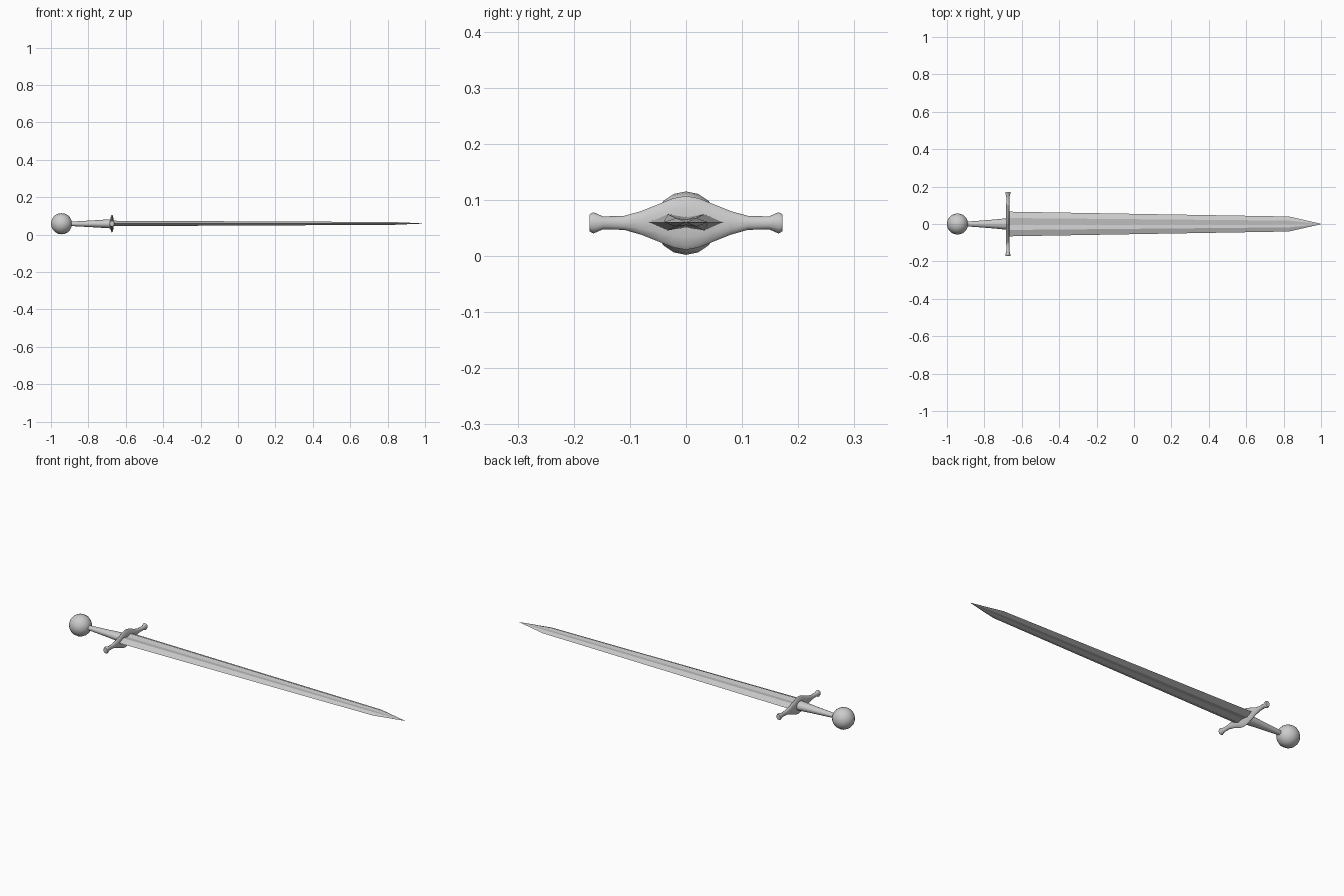
import bpy, bmesh, math
from mathutils import Vector

if "Cube" in bpy.data.objects:
    bpy.data.objects.remove(bpy.data.objects["Cube"])

ZC = 0.058  # height of the sword's long axis


def loft(name, rings, angle):
    """Skin a list of equal-length closed rings and cap both ends."""
    bm = bmesh.new()
    loops = [[bm.verts.new(p) for p in ring] for ring in rings]
    n = len(loops[0])
    for a, b in zip(loops, loops[1:]):
        for i in range(n):
            j = (i + 1) % n
            bm.faces.new((a[i], a[j], b[j], b[i]))
    bm.faces.new(loops[0])
    bm.faces.new(loops[-1])
    bmesh.ops.remove_doubles(bm, verts=bm.verts, dist=1e-5)
    bmesh.ops.recalc_face_normals(bm, faces=bm.faces)
    mesh = bpy.data.meshes.new(name)
    bm.to_mesh(mesh)
    bm.free()
    ob = bpy.data.objects.new(name, mesh)
    bpy.context.collection.objects.link(ob)
    smooth(ob, angle)
    return ob


def smooth(ob, angle):
    bpy.ops.object.select_all(action='DESELECT')
    ob.select_set(True)
    bpy.context.view_layer.objects.active = ob
    bpy.ops.object.shade_smooth_by_angle(angle=math.radians(angle))


def circle(n):
    return [(math.cos(2 * math.pi * i / n), math.sin(2 * math.pi * i / n))
            for i in range(n)]


# Pommel: round ball
bpy.ops.mesh.primitive_uv_sphere_add(segments=16, ring_count=10, radius=0.0565,
                                     location=(-0.9435, 0, ZC + 0.0005),
                                     rotation=(0, math.pi / 2, 0))
pommel = bpy.context.object
pommel.name = "pommel"
smooth(pommel, 40)

# Grip: oval taper, (x, half width, half height)
grip = [(-0.91, 0.012, 0.011), (-0.89, 0.013, 0.012),
        (-0.78, 0.021, 0.018), (-0.685, 0.030, 0.024), (-0.67, 0.030, 0.024)]
loft("grip", [[(x, w * c, ZC + h * s) for c, s in circle(16)]
              for x, w, h in grip], 40)

# Crossguard: half profile mirrored in y, (y, half depth in x, half height)
half = [(0, 0.010, 0.048), (0.022, 0.010, 0.044), (0.045, 0.010, 0.035),
        (0.08, 0.0095, 0.021), (0.11, 0.009, 0.0125), (0.148, 0.009, 0.0115),
        (0.165, 0.014, 0.019), (0.172, 0.012, 0.015)]
guard = [(-y, d, h) for y, d, h in reversed(half[1:])] + half
loft("crossguard", [[(-0.674 + d * c, y, ZC + 0.001 + h * s) for c, s in circle(12)]
                    for y, d, h in guard], 45)

# Blade: flattened section with a shallow central fuller,
# (x, half width, ridge y, ridge height, fuller floor height)
blade = [(-0.675, 0.066, 0.032, 0.0145, 0.009),
         (0.83, 0.040, 0.018, 0.0075, 0.005),
         (1.0, 0.0008, 0.0004, 0.0003, 0.0002)]
rings = []
for x, w, r, t, f in blade:
    sec = [(w, 0), (r, t), (0, f), (-r, t), (-w, 0), (-r, -t), (0, -f), (r, -t)]
    rings.append([(x, y, ZC + 0.002 + z) for y, z in sec])
loft("blade", rings, 12)
